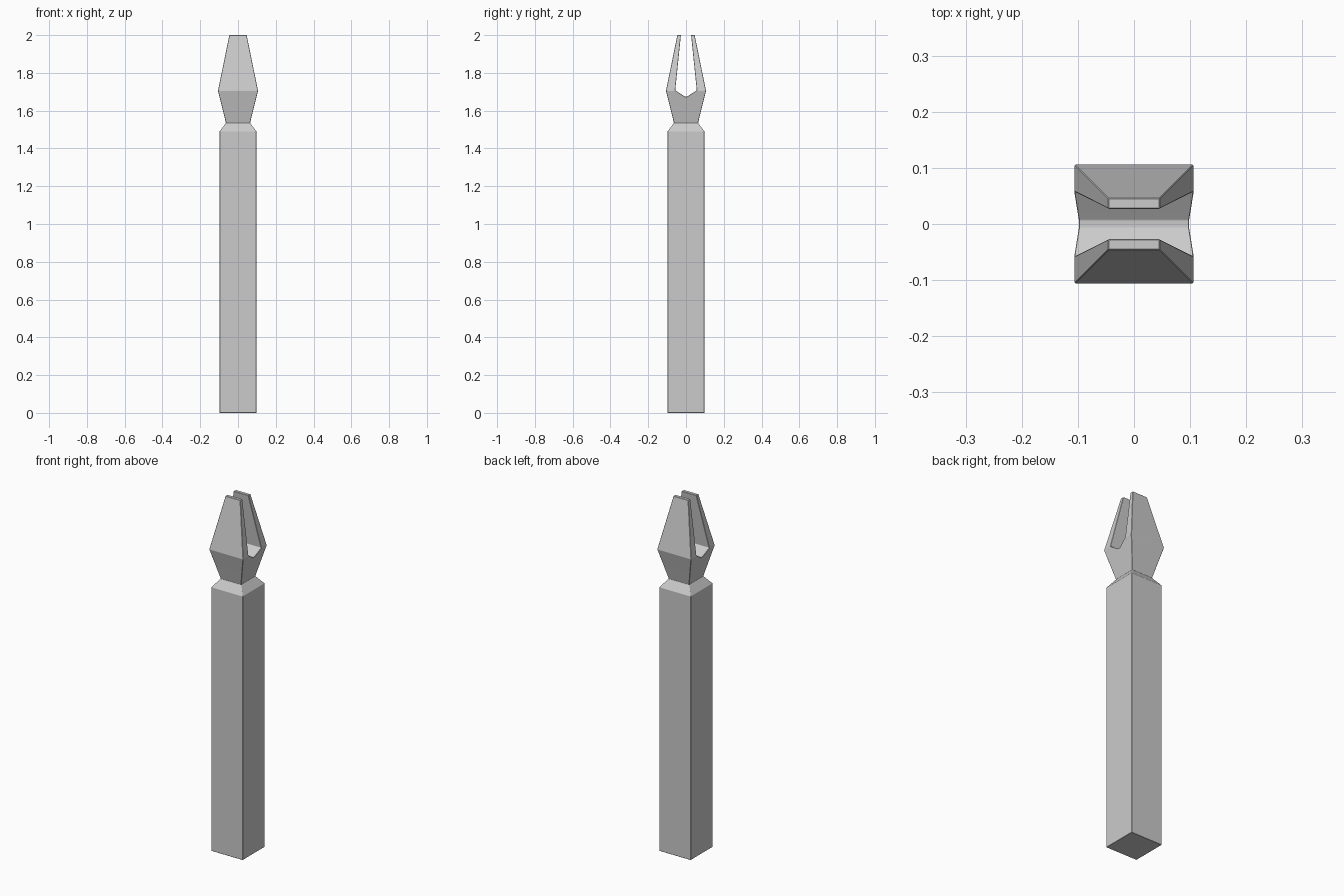
import bpy, bmesh, math

cube = bpy.data.objects.get("Cube")
if cube:
    bpy.data.objects.remove(cube, do_unlink=True)

grey = bpy.data.materials.new("plain grey")
grey.use_nodes = True
colour = (0.6, 0.6, 0.6, 1.0)
grey.diffuse_color = colour
grey.node_tree.nodes["Principled BSDF"].inputs["Base Color"].default_value = colour


def loft(name, rings):
    """Closed mesh skinned through rings of equal point count."""
    bm = bmesh.new()
    loops = [[bm.verts.new(p) for p in ring] for ring in rings]
    for a, b in zip(loops, loops[1:]):
        n = len(a)
        for i in range(n):
            j = (i + 1) % n
            bm.faces.new((a[i], a[j], b[j], b[i]))
    bm.faces.new(loops[0][::-1])
    bm.faces.new(loops[-1])
    bmesh.ops.recalc_face_normals(bm, faces=bm.faces)
    mesh = bpy.data.meshes.new(name)
    bm.to_mesh(mesh)
    bm.free()
    obj = bpy.data.objects.new(name, mesh)
    bpy.context.collection.objects.link(obj)
    obj.data.materials.append(grey)
    return obj


# Square post: shaft, shoulder, narrow neck, flared head and tapered tip
profile = [(0.0, 0.098), (1.49, 0.098), (1.535, 0.064), (1.705, 0.106), (2.0, 0.046)]
post = loft("forked_post", [[(-r, -r, z), (r, -r, z), (r, r, z), (-r, r, z)]
                            for z, r in profile])

# Slot with a shallow V floor, splitting the tip into two prongs
half = [(0.007, 1.675), (0.057, 1.708), (0.026, 2.01)]
section = half + [(-y, z) for y, z in reversed(half)]
slot = loft("slot_cutter", [[(x, y, z) for y, z in section] for x in (-0.2, 0.2)])
slot.hide_render = True
slot.hide_viewport = True

cut = post.modifiers.new("slot", "BOOLEAN")
cut.operation = "DIFFERENCE"
cut.solver = "EXACT"
cut.object = slot

# Small chamfer on every edge
bevel = post.modifiers.new("chamfer", "BEVEL")
bevel.width = 0.007
bevel.segments = 1
bevel.limit_method = "ANGLE"
bevel.angle_limit = math.radians(20)

# Bake the cut and chamfer, then remove the cutter
bpy.context.view_layer.update()
depsgraph = bpy.context.evaluated_depsgraph_get()
baked = bpy.data.meshes.new_from_object(post.evaluated_get(depsgraph))
post.modifiers.clear()
post.data = baked
bpy.data.objects.remove(slot, do_unlink=True)

# Soft shading over the gentle bends, crisp corners
bpy.ops.object.select_all(action="DESELECT")
post.select_set(True)
bpy.context.view_layer.objects.active = post
bpy.ops.object.shade_smooth_by_angle(angle=math.radians(30))
weighted = post.modifiers.new("even_normals", "WEIGHTED_NORMAL")
weighted.keep_sharp = True
